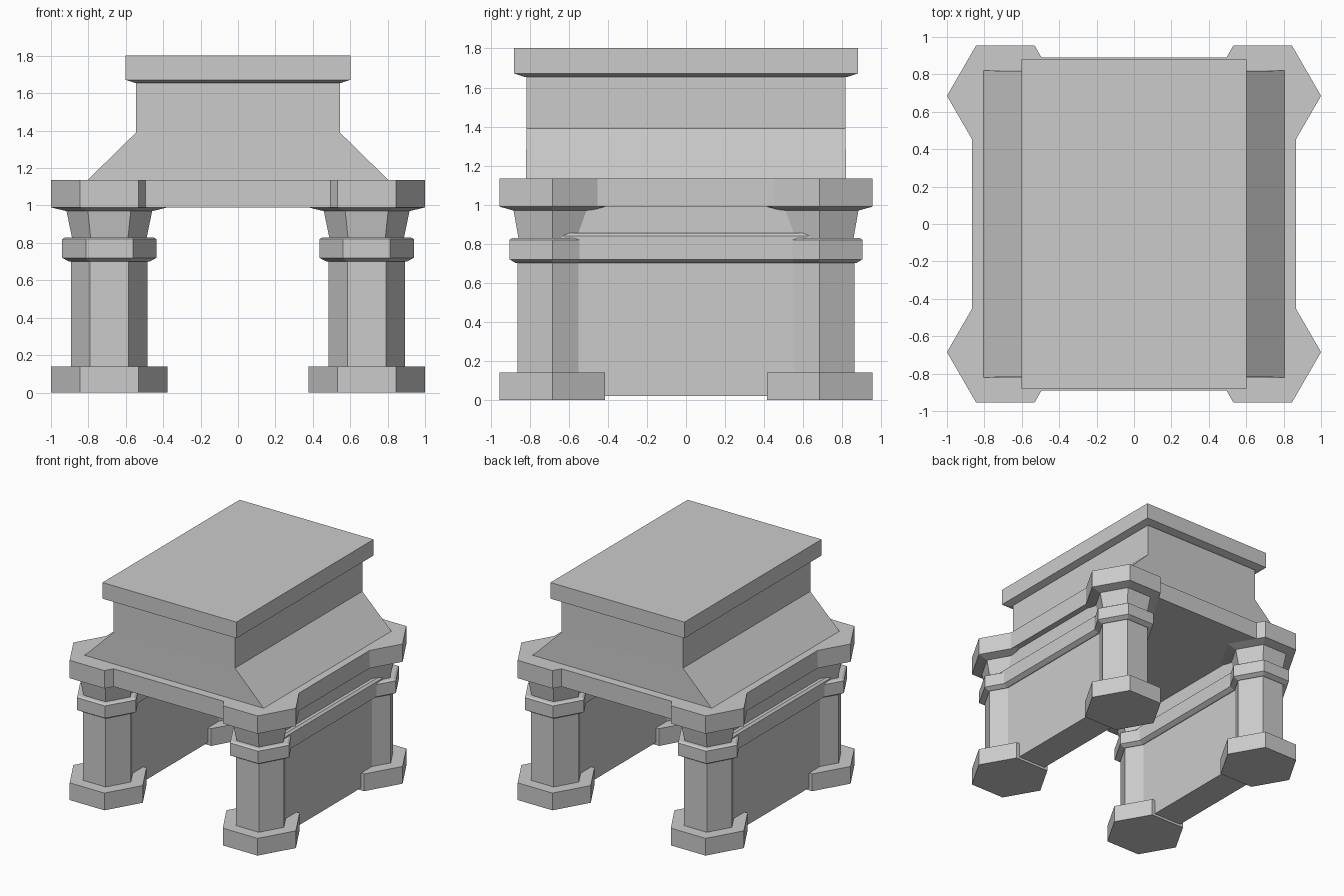
import bpy
from math import cos, sin, pi

if "Cube" in bpy.data.objects:
    bpy.data.objects.remove(bpy.data.objects["Cube"], do_unlink=True)

GREY = (0.6, 0.6, 0.6, 1.0)
stone = bpy.data.materials.new("grey stone")
stone.use_nodes = True
stone.diffuse_color = GREY
stone.node_tree.nodes["Principled BSDF"].inputs["Base Color"].default_value = GREY


def loft(name, rings, location=(0, 0, 0)):
    """Closed solid through a stack of rings, each a list of points of equal count."""
    n = len(rings[0])
    faces = [tuple(reversed(range(n)))]
    for k in range(len(rings) - 1):
        for i in range(n):
            j = (i + 1) % n
            faces.append((k * n + i, k * n + j, (k + 1) * n + j, (k + 1) * n + i))
    top = (len(rings) - 1) * n
    faces.append(tuple(range(top, top + n)))
    mesh = bpy.data.meshes.new(name)
    mesh.from_pydata([p for ring in rings for p in ring], [], faces)
    mesh.materials.append(stone)
    obj = bpy.data.objects.new(name, mesh)
    obj.location = location
    bpy.context.collection.objects.link(obj)
    return obj


def hexagon(r, z):
    return [(r * cos(i * pi / 3), r * sin(i * pi / 3), z) for i in range(6)]


def rectangle(x, y, z):
    return [(-x, -y, z), (x, -y, z), (x, y, z), (-x, y, z)]


# Measures shared by the pillars and walls
PX, PY = 0.688, 0.685
PILLAR_PARTS = {
    "base": [(0.312, 0), (0.312, 0.14)],
    "shaft": [(0.205, 0.13), (0.205, 0.71)],
    "ring": [(0.215, 0.7), (0.252, 0.72), (0.252, 0.82), (0.235, 0.83)],
    "neck": [(0.198, 0.82), (0.23, 0.975)],
    "capital": [(0.23, 0.97), (0.312, 0.99), (0.312, 1.135)],
}
WALL_PARTS = {
    "wall": [(0.128, 0.02), (0.128, 1.0)],
    "wall_band": [(0.14, 0.7), (0.172, 0.72), (0.172, 0.84), (0.155, 0.855)],
}

for side, sx in (("left", 1), ("right", -1)):
    # Hexagonal pillars at the corners
    for end, sy in (("front", -1), ("back", 1)):
        for part, profile in PILLAR_PARTS.items():
            loft(f"{end}_{side}_pillar_{part}",
                 [hexagon(r, z) for r, z in profile], (sx * PX, sy * PY, 0))
    # Side wall with its moulded band
    for part, profile in WALL_PARTS.items():
        loft(f"{side}_{part}",
             [rectangle(x, PY, z) for x, z in profile], (sx * PX, 0, 0))

# Mantel slab joining the capitals
loft("mantel_slab", [rectangle(0.866, 0.89, z) for z in (0.99, 1.135)])

# Hood that narrows to an upright chimney breast
loft("hood", [rectangle(0.805, 0.82, 1.13), rectangle(0.805, 0.82, 1.135),
              rectangle(0.545, 0.817, 1.39), rectangle(0.545, 0.817, 1.67)])

# Top slab with bevelled underside
loft("top_slab", [rectangle(0.55, 0.83, 1.655), rectangle(0.602, 0.88, 1.672),
                  rectangle(0.602, 0.88, 1.803)])
